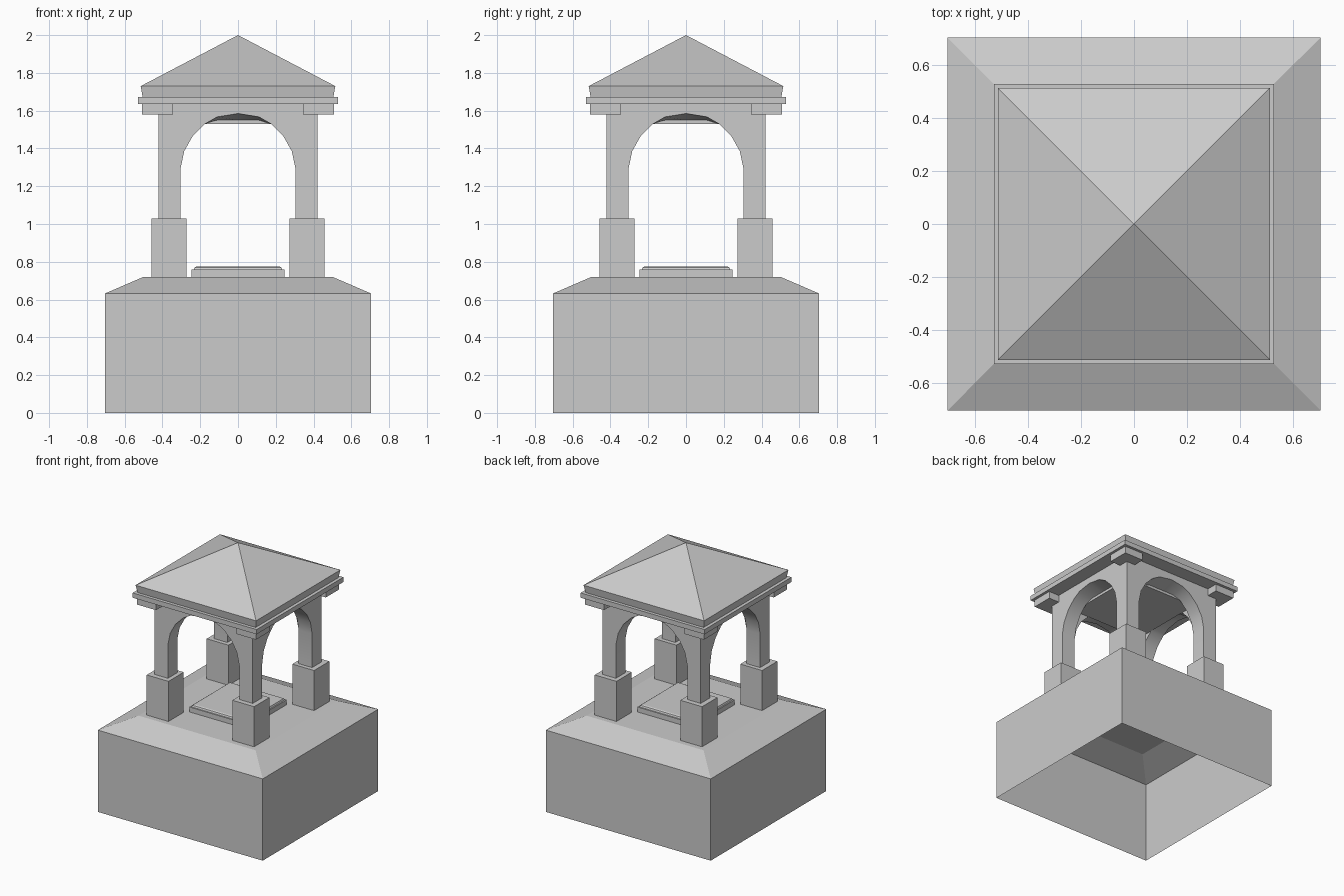
import bpy, bmesh, math
from mathutils import Matrix

if "Cube" in bpy.data.objects:
    bpy.data.objects.remove(bpy.data.objects["Cube"])


def finish(name, bm):
    me = bpy.data.meshes.new(name)
    bm.to_mesh(me)
    bm.free()
    ob = bpy.data.objects.new(name, me)
    bpy.context.collection.objects.link(ob)
    return ob


def square_stack(name, rings, centre=(0, 0), bottom=True):
    """Loft square rings given as (half width, height); half width 0 is an apex."""
    bm = bmesh.new()
    cx, cy = centre
    loops = []
    for h, z in rings:
        if h == 0:
            loops.append([bm.verts.new((cx, cy, z))] * 4)
        else:
            loops.append([bm.verts.new((cx + sx * h, cy + sy * h, z))
                          for sx, sy in ((-1, -1), (1, -1), (1, 1), (-1, 1))])
    for a, b in zip(loops, loops[1:]):
        for i in range(4):
            j = (i + 1) % 4
            if b[0] is b[1]:
                bm.faces.new((a[i], a[j], b[0]))
            else:
                bm.faces.new((a[i], a[j], b[j], b[i]))
    if bottom:
        bm.faces.new(loops[0][::-1])
    if rings[-1][0] > 0:
        bm.faces.new(loops[-1])
    return finish(name, bm)


# Hollow plinth with sloped shoulders, open underneath
square_stack("plinth", [(0.705, 0), (0.705, 0.632), (0.5, 0.72)], bottom=False)

# Low slab in the middle of the floor
square_stack("floor_slab", [(0.245, 0.72), (0.245, 0.758), (0.235, 0.758),
                            (0.23, 0.77), (0.22, 0.775)])

# Column pedestals and corner brackets under the cornice
for sx, sy, tag in ((-1, -1, "front_left"), (1, -1, "front_right"),
                    (1, 1, "back_right"), (-1, 1, "back_left")):
    square_stack("pedestal_" + tag, [(0.093, 0.72), (0.093, 1.03)],
                 (sx * 0.366, sy * 0.366))
    square_stack("bracket_" + tag, [(0.082, 1.58), (0.082, 1.635)],
                 (sx * 0.427, sy * 0.427))

# Arched walls with columns: one mitred side, turned four times
OUT, INN, BASE, TOP = 0.42, 0.305, 1.03, 1.635
half = [(0.305, BASE), (0.305, 1.29), (0.285, 1.385), (0.24, 1.465),
        (0.175, 1.53), (0.11, 1.567)]
arch = [(-x, z) for x, z in half] + [(0, 1.585)] + half[::-1]

bm = bmesh.new()
for k in range(4):
    turn = Matrix.Rotation(k * math.pi / 2, 4, 'Z')

    def vert(x, y, z):
        return bm.verts.new(turn @ Matrix.Translation((x, y, z)).translation)

    outer = [vert(x, -OUT, z) for x, z in arch]
    inner = [vert(x, -INN, min(z, 1.55)) for x, z in arch]
    frame = [vert(OUT, -OUT, BASE), vert(OUT, -OUT, TOP),
             vert(-OUT, -OUT, TOP), vert(-OUT, -OUT, BASE)]
    bm.faces.new(outer + frame)
    for i in range(len(arch) - 1):
        bm.faces.new((outer[i], outer[i + 1], inner[i + 1], inner[i]))
    crown = [vert(INN, -INN, 1.6), vert(-INN, -INN, 1.6)]
    bm.faces.new((inner[1:-1] + crown)[::-1])
bmesh.ops.remove_doubles(bm, verts=bm.verts, dist=0.0005)
bmesh.ops.recalc_face_normals(bm, faces=bm.faces)
walls = finish("arched_walls", bm)
bpy.context.view_layer.objects.active = walls
walls.select_set(True)
bpy.ops.object.shade_smooth_by_angle(angle=math.radians(32))

# Ceiling panel seen through the arches
square_stack("ceiling", [(0.305, 1.53), (0.305, 1.55)])

# Cornice and pyramid roof
square_stack("cornice", [(0.53, 1.635), (0.53, 1.672)])
square_stack("roof", [(0.505, 1.672), (0.515, 1.73), (0, 2.0)])
